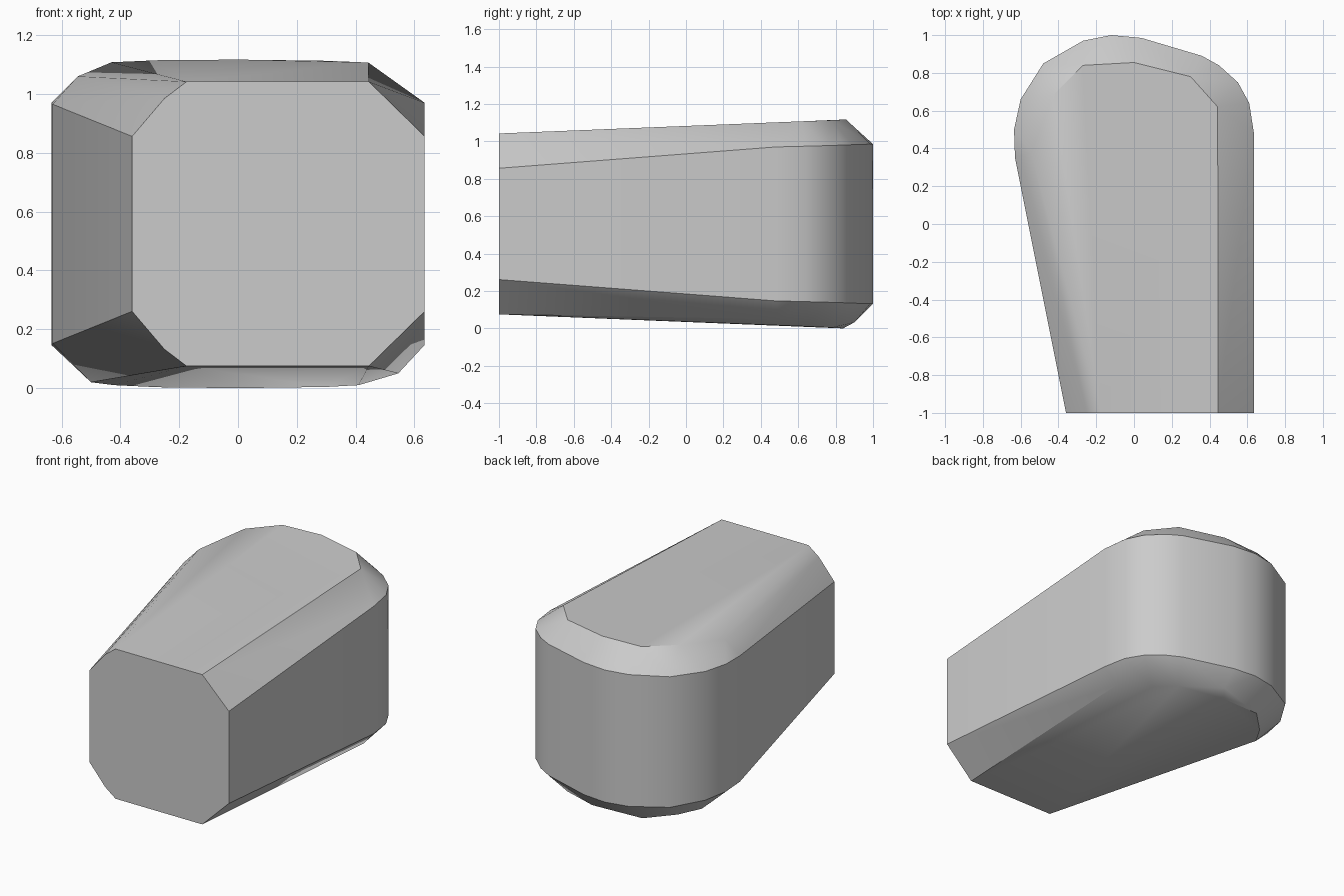
import bpy, bmesh, math

cube = bpy.data.objects.get("Cube")
if cube:
    bpy.data.objects.remove(cube, do_unlink=True)

HEIGHT = 1.117

# Flat grey finish
grey = bpy.data.materials.new("plain_grey")
grey.use_nodes = True
colour = (0.6, 0.6, 0.6, 1)
grey.diffuse_color = colour
grey.node_tree.nodes["Principled BSDF"].inputs["Base Color"].default_value = colour

# Upper rim of the wall: straight right side, slanted left side, rounded back
wall = [(-.36, -1, .856), (-.63, .35, .965), (-.635, .5, .97), (-.6, .66, .974),
        (-.48, .85, .98), (-.27, .97, .984), (-.12, 1, .985), (.04, .985, .985),
        (.36, .89, .982), (.45, .84, .98), (.55, .75, .977), (.61, .64, .974),
        (.635, .48, .97), (.635, -1, .856)]
# Chamfer corners on the flat front end
front = [(-.25, -1, .985), (-.175, -1, 1.042), (.445, -1, 1.042)]
# Edge of the upper plateau, and its slightly different lower counterpart
crown = [(-.545, .38, 1.06), (-.43, .68, 1.108), (-.27, .84, 1.115),
         (0, .855, 1.117), (.3, .78, 1.113), (.443, .62, 1.107)]
base = [(-.5, .55, 1.097), (-.42, .68, 1.107), (-.27, .83, 1.114),
        (0, .84, 1.117), (.04, .9, 1.085), (.3, .78, 1.113),
        (.41, .66, 1.107), (.545, .5, 1.067)]


def flip(points):
    return [(x, y, HEIGHT - z) for x, y, z in points]


# Tapered body wrapped around the upper and lower rims
bm = bmesh.new()
for p in wall + front + crown + flip(wall + front + base):
    bm.verts.new(p)
hull = bmesh.ops.convex_hull(bm, input=bm.verts[:])
loose = [v for v in bm.verts if not v.link_faces]
bmesh.ops.delete(bm, geom=loose, context='VERTS')
bmesh.ops.dissolve_limit(bm, angle_limit=math.radians(.5),
                         verts=bm.verts[:], edges=bm.edges[:])
bmesh.ops.recalc_face_normals(bm, faces=bm.faces[:])
mesh = bpy.data.meshes.new("tapered_body")
bm.to_mesh(mesh)
bm.free()
mesh.materials.append(grey)
body = bpy.data.objects.new("tapered_body", mesh)
bpy.context.collection.objects.link(body)

# Smooth curved back with crisp chamfer edges
bpy.context.view_layer.objects.active = body
body.select_set(True)
bpy.ops.object.shade_smooth_by_angle(angle=math.radians(30))
